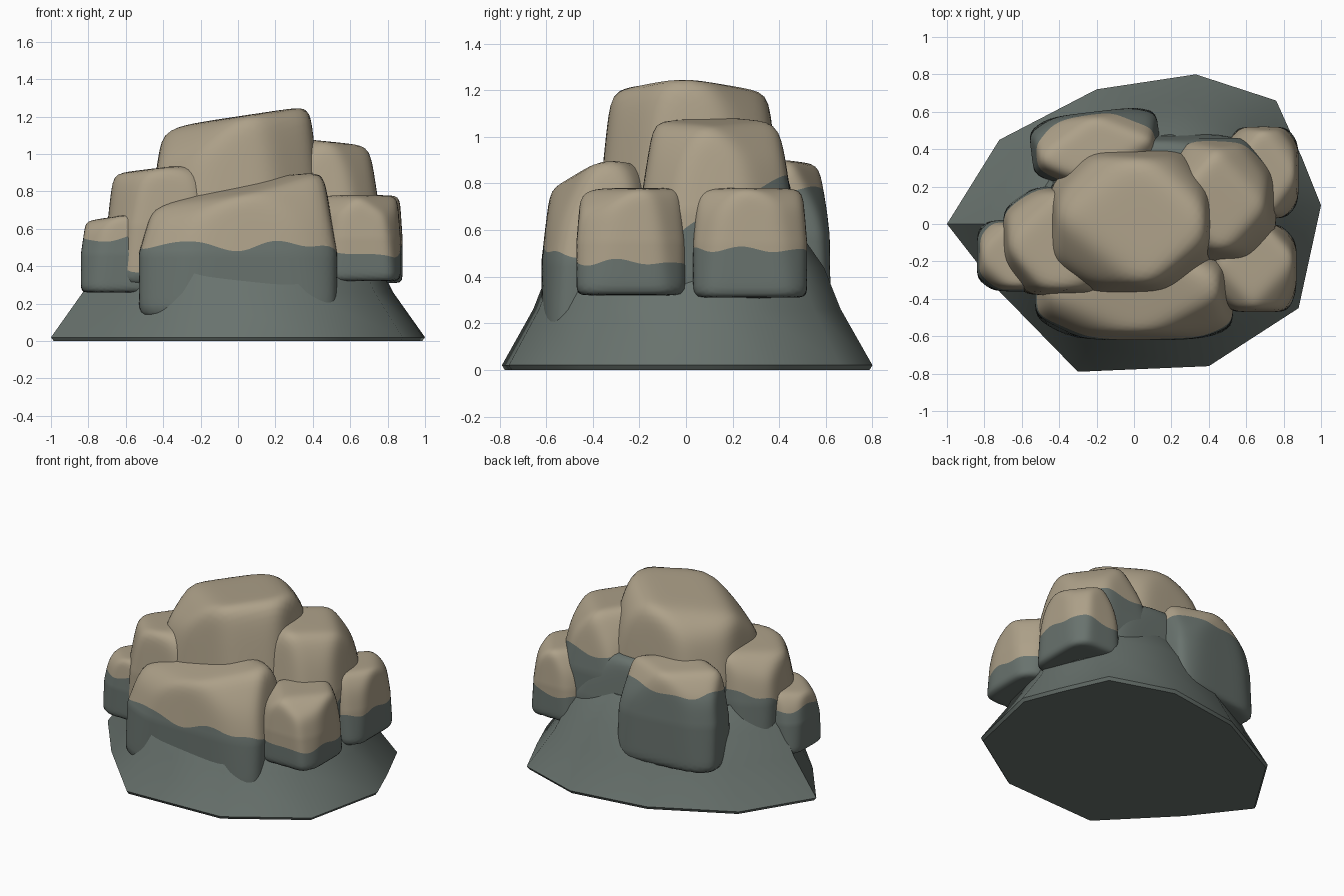
import bpy, bmesh, math, random
from mathutils import Vector

cube = bpy.data.objects.get("Cube")
if cube:
    bpy.data.objects.remove(cube, do_unlink=True)


def material(name, colour):
    mat = bpy.data.materials.new(name)
    mat.use_nodes = True
    mat.diffuse_color = colour
    mat.node_tree.nodes["Principled BSDF"].inputs["Base Color"].default_value = colour
    return mat


grey = material("wet grey stone", (0.14, 0.17, 0.155, 1))
tan = material("dry tan stone", (0.42, 0.355, 0.25, 1))


def finish(name, bm, angle):
    mesh = bpy.data.meshes.new(name)
    bmesh.ops.recalc_face_normals(bm, faces=bm.faces)
    bm.to_mesh(mesh)
    bm.free()
    mesh.materials.append(grey)
    mesh.materials.append(tan)
    obj = bpy.data.objects.new(name, mesh)
    bpy.context.collection.objects.link(obj)
    bpy.ops.object.select_all(action="DESELECT")
    obj.select_set(True)
    bpy.context.view_layer.objects.active = obj
    bpy.ops.object.shade_smooth_by_angle(angle=math.radians(angle))


def boulder(name, xs, ys, zs, line, seed, slope=0, tilt=0, lean=0, taper=0.1, turn=0):
    """Rounded, chamfered block filling a box; tan above a wavy line, grey below."""
    rng = random.Random(seed)
    planes = [(Vector(a) * s, 1) for a in ((1, 0, 0), (0, 1, 0), (0, 0, 1)) for s in (1, -1)]
    for sx in (1, -1):
        for sy in (1, -1):
            planes.append((Vector((sx, sy * rng.uniform(0.6, 1.4), 0.1)).normalized(), rng.uniform(1.02, 1.2)))
            planes.append((Vector((sx, sy, rng.uniform(0.9, 1.7))).normalized(), rng.uniform(1.15, 1.35)))
    mid = Vector([sum(p) / 2 for p in (xs, ys, zs)])
    half = Vector([(p[1] - p[0]) / 2 for p in (xs, ys, zs)])
    bm = bmesh.new()
    bmesh.ops.create_icosphere(bm, subdivisions=5, radius=1)

    def waterline(co):
        wave = 0.018 * math.sin(11 * co.x + seed) + 0.012 * math.sin(23 * co.y + 17 * co.x)
        return line + slope * co.y + wave

    c, s = math.cos(turn), math.sin(turn)
    for v in bm.verts:
        d = v.co.normalized()
        p = d * sum((max(0, d.dot(n)) / h) ** 16 for n, h in planes) ** (-1 / 16)
        k = 1 - taper * max(0, p.z)
        x, y = p.x * half.x * k, p.y * half.y * k
        z = p.z * half.z + (tilt * x + lean * y) * max(0, p.z)
        v.co = mid + Vector((c * x - s * y, s * x + c * y, z))
    # flatten the waterline, cut along it, then restore the heights
    for v in bm.verts:
        v.co.z -= waterline(v.co)
    bmesh.ops.bisect_plane(bm, geom=bm.verts[:] + bm.edges[:] + bm.faces[:], dist=1e-5,
                           plane_co=(0, 0, 0), plane_no=(0, 0, 1))
    for f in bm.faces:
        f.material_index = int(f.calc_center_median().z > 0)
    for v in bm.verts:
        v.co.z += waterline(v.co)
    finish(name, bm, 60)


# flared foot, lofted from the ground outline
outline = [(-1, 0), (-.72, .45), (-.2, .72), (.33, .8), (.76, .66), (.9, .35), (1, .1),
           (.88, -.45), (.4, -.76), (-.3, -.79), (-.72, -.36)]
bm = bmesh.new()
rings = [[bm.verts.new((x * k, y * k, z)) for x, y in outline]
         for z, k in ((0, .985), (.02, 1), (.26, .83), (.44, .74), (.6, .6))]
for low, high in zip(rings, rings[1:]):
    for i in range(len(outline)):
        j = (i + 1) % len(outline)
        bm.faces.new((low[i], low[j], high[j], high[i]))
bm.faces.new(rings[0][::-1])
bm.faces.new(rings[-1])
finish("flared_foot", bm, 45)

# central mass
boulder("crown", (-.46, .44), (-.37, .4), (.3, 1.2), .62, 3, slope=.6, tilt=.15, taper=.12)
boulder("back_core", (-.45, .66), (-.1, .48), (.2, .84), .9, 8, taper=.12)

# front and back shelves
boulder("front_shelf", (-.53, .53), (-.62, -.1), (.12, .82), .51, 5, tilt=.2, lean=.2, taper=.14)
boulder("back_boulder", (-.55, .14), (.22, .6), (.25, .9), .77, 2, lean=-.1, taper=.12, turn=.12)

# right-hand stones of the model
boulder("right_shoulder", (-.7, -.08), (-.38, .2), (.3, .93), .6, 4, slope=.6, tilt=.12, taper=.1)
boulder("right_low_stone", (-.84, -.42), (-.36, .02), (.26, .67), .56, 6, tilt=.15, taper=.12)

# left-hand stones of the model
boulder("left_shoulder", (.15, .76), (-.2, .46), (.3, 1.07), .6, 7, slope=.5, tilt=-.1, taper=.18)
boulder("left_front_stone", (.42, .87), (-.47, .0), (.32, .78), .47, 9, taper=.08)
boulder("left_back_stone", (.5, .88), (.03, .52), (.31, .78), .5, 11, taper=.08)
